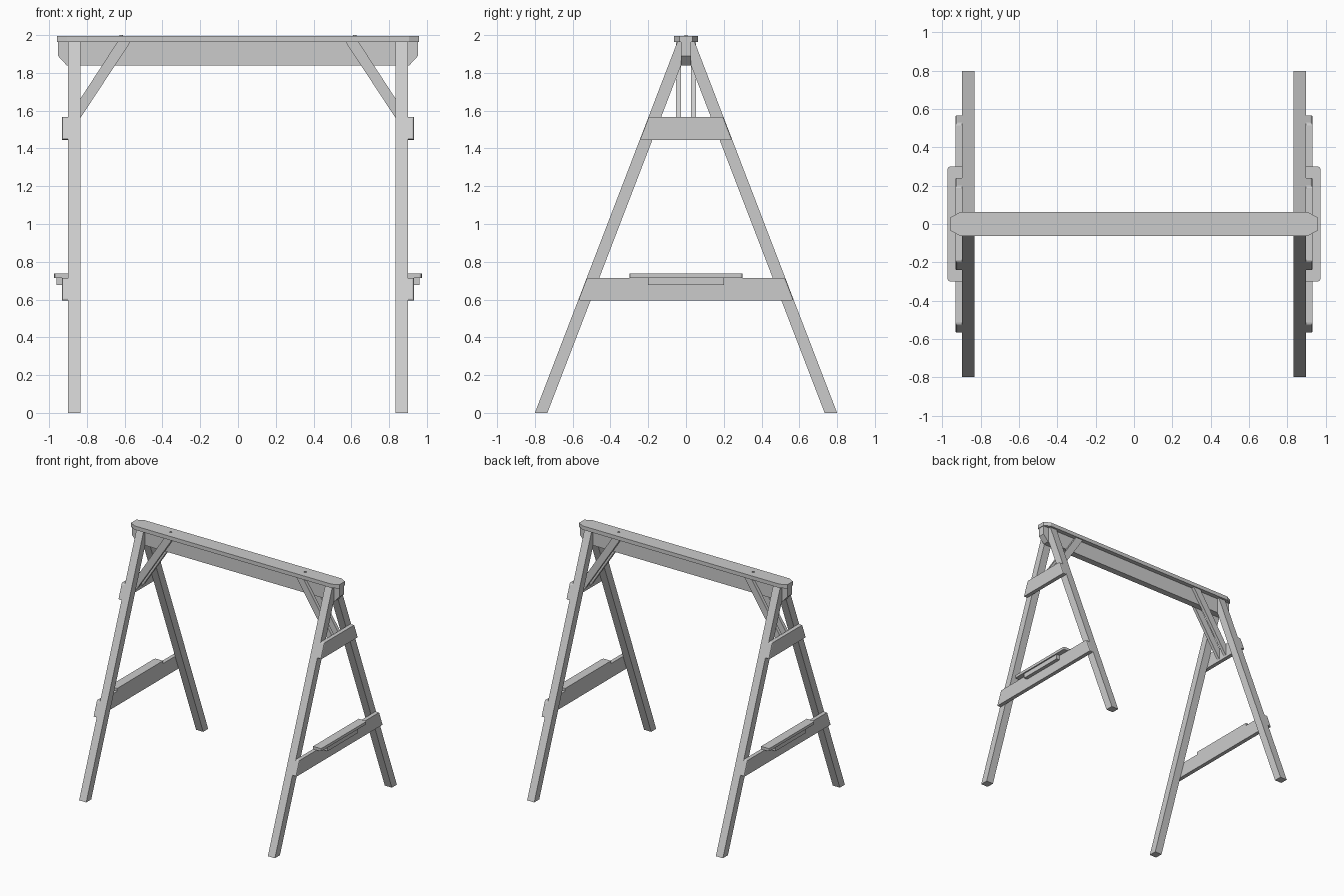
import bpy, bmesh
from mathutils import Vector

cube = bpy.data.objects.get("Cube")
if cube:
    bpy.data.objects.remove(cube)

wood = bpy.data.materials.new("grey_wood")
wood.use_nodes = True
GREY = (0.6, 0.6, 0.6, 1)
wood.diffuse_color = GREY
wood.node_tree.nodes["Principled BSDF"].inputs["Base Color"].default_value = GREY

AXES = {"x": (1, 2, 0), "y": (0, 2, 1), "z": (0, 1, 2)}


def prism(name, profile, axis, lo, hi, flip=(1, 1), bevel=0, pick=None):
    """Extrude a flat profile along an axis, mirror it by flip in x and y,
    then bevel the edges chosen by pick."""
    a, b, c = AXES[axis]
    bm = bmesh.new()
    rings = []
    for depth in (lo, hi):
        ring = []
        for u, v in profile:
            p = Vector((0, 0, 0))
            p[a], p[b], p[c] = u, v, depth
            ring.append(bm.verts.new(p))
        rings.append(ring)
    n = len(profile)
    for ring in rings:
        bm.faces.new(ring)
    for i in range(n):
        j = (i + 1) % n
        bm.faces.new((rings[0][i], rings[0][j], rings[1][j], rings[1][i]))
    if bevel:
        edges = [e for e in bm.edges if pick(*(v.co for v in e.verts))]
        bmesh.ops.bevel(bm, geom=edges, offset=bevel, segments=2, profile=0.5,
                        affect="EDGES")
    for v in bm.verts:
        v.co.x *= flip[0]
        v.co.y *= flip[1]
    bmesh.ops.recalc_face_normals(bm, faces=bm.faces)
    mesh = bpy.data.meshes.new(name)
    bm.to_mesh(mesh)
    bm.free()
    mesh.materials.append(wood)
    obj = bpy.data.objects.new(name, mesh)
    bpy.context.collection.objects.link(obj)
    return obj


def mirrored(pts):
    """Close a half profile by mirroring it in its first coordinate."""
    return pts + [(-u, v) for u, v in reversed(pts)]


LEAN = 0.384                  # leg run per unit of height
LEG_IN, LEG_OUT = 0.834, 0.899
BEAM_LOW, BEAM_TOP, TOP = 1.838, 1.963, 1.995


def leg_edge(z):
    return 0.8 - LEAN * z


# Top beam with clipped lower corners and its cap board with clipped ends
prism("top_beam", mirrored([(0.905, BEAM_LOW), (0.953, 1.89), (0.953, BEAM_TOP)]),
      "y", -0.027, 0.027)
prism("cap_board", mirrored([(0.905, -0.063), (0.958, -0.035),
                             (0.958, 0.035), (0.905, 0.063)]),
      "z", BEAM_TOP, TOP)

# Legs, cut upright where they clasp the beam
leg = [(0.8, 0), (leg_edge(BEAM_TOP), BEAM_TOP), (0.027, BEAM_TOP),
       (0.027, BEAM_LOW), (0.734, 0)]
# Diagonal brace reaching from the cap to the upper crossbar
brace = [(0.57, BEAM_TOP), (0.639, BEAM_TOP), (LEG_OUT, 1.564), (LEG_OUT, 1.463)]


def bar_end(p, q):
    return p.y * q.y > 0 and max(p.x, q.x) > LEG_OUT + 0.01


def board_corner(p, q):
    return min(p.x, q.x) > LEG_OUT + 0.01 and abs(p.z - q.z) > 0.01


for side, sx in (("left", 1), ("right", -1)):
    for end, sy in (("front", -1), ("back", 1)):
        prism(f"{side}_{end}_leg", leg, "x", LEG_IN, LEG_OUT, (sx, sy))
        prism(f"{side}_{end}_brace", brace, "y", 0.027, 0.053, (sx, sy))

    # Crossbars cut to the slope of the legs
    for name, low, high in (("upper", 1.446, 1.566), ("lower", 0.596, 0.715)):
        half = [(leg_edge(low), low), (leg_edge(high), high)]
        prism(f"{side}_{name}_crossbar", mirrored(half), "x", LEG_OUT, 0.932,
              (sx, 1), 0.01, bar_end)

    # Small side shelf with its support strip
    prism(f"{side}_shelf", mirrored([(LEG_OUT, 0), (0.973, 0)])[:2] and
          [(LEG_OUT, -0.3), (0.973, -0.3), (0.973, 0.3), (LEG_OUT, 0.3)],
          "z", 0.715, 0.738, (sx, 1), 0.012, board_corner)
    prism(f"{side}_shelf_support", mirrored([(0.2, 0.676), (0.2, 0.715)]),
          "x", 0.932, 0.962, (sx, 1))

    # Bolt head on the cap board
    bpy.ops.mesh.primitive_cylinder_add(vertices=16, radius=0.009, depth=0.01,
                                        location=(sx * 0.618, 0, TOP))
    bolt = bpy.context.object
    bolt.name = f"{side}_bolt_head"
    bolt.data.materials.append(wood)
    bpy.ops.object.shade_smooth_by_angle()
